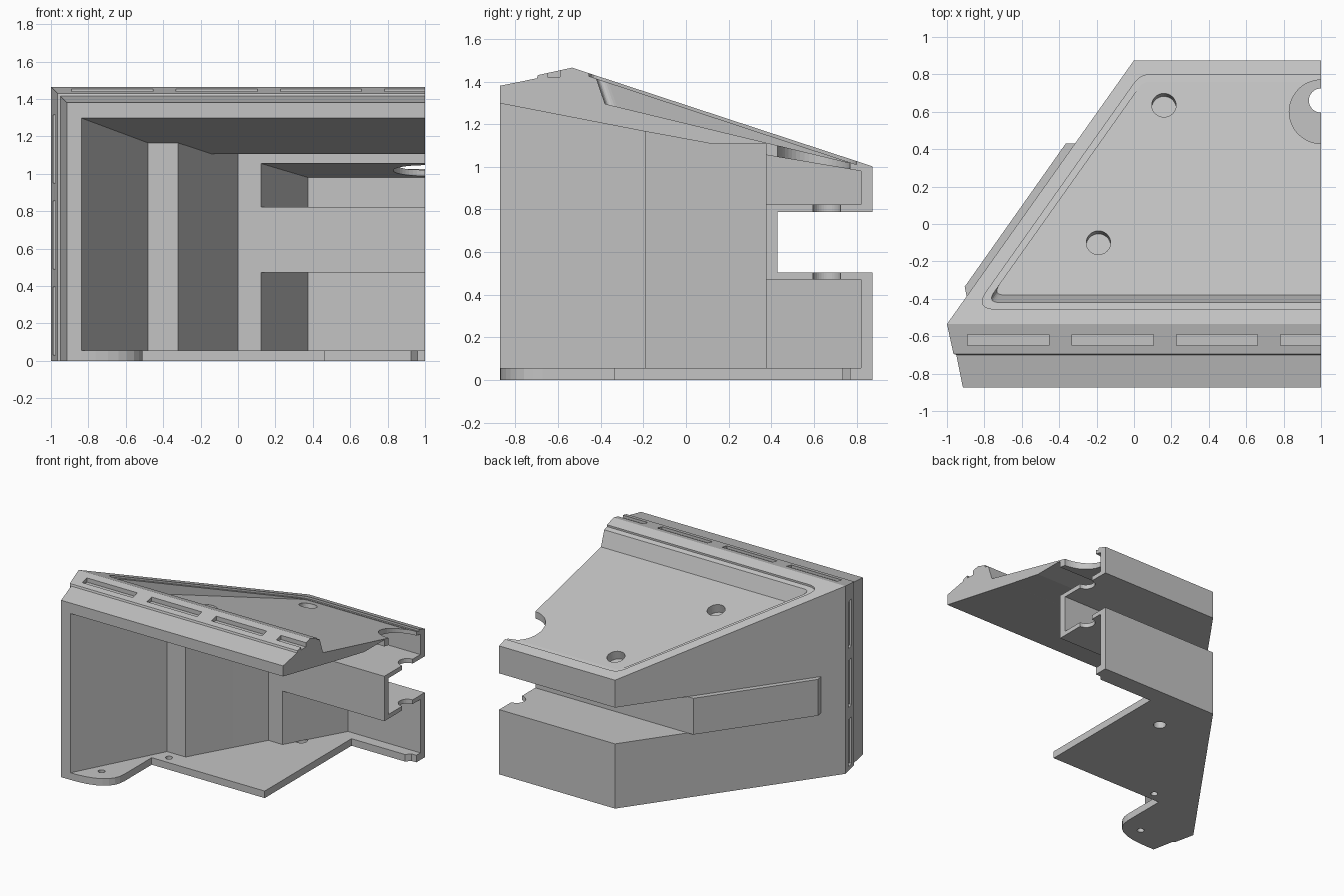
import bpy, bmesh, math
from mathutils import Vector, Matrix

if "Cube" in bpy.data.objects:
    bpy.data.objects.remove(bpy.data.objects["Cube"])

grey = bpy.data.materials.new("plain grey")
grey.use_nodes = True
colour = (0.55, 0.55, 0.55, 1)
grey.diffuse_color = colour
grey.node_tree.nodes["Principled BSDF"].inputs["Base Color"].default_value = colour


def make(name, rings):
    """Close a stack of equal-length rings into a solid."""
    bm = bmesh.new()
    loops = [[bm.verts.new(p) for p in ring] for ring in rings]
    n = len(loops[0])
    for a, b in zip(loops, loops[1:]):
        for i in range(n):
            j = (i + 1) % n
            bm.faces.new((a[i], a[j], b[j], b[i]))
    bm.faces.new(loops[0][::-1])
    bm.faces.new(loops[-1])
    bmesh.ops.recalc_face_normals(bm, faces=bm.faces)
    mesh = bpy.data.meshes.new(name)
    bm.to_mesh(mesh)
    bm.free()
    mesh.materials.append(grey)
    obj = bpy.data.objects.new(name, mesh)
    bpy.context.scene.collection.objects.link(obj)
    return obj


def loft(name, sections, right):
    """Rectangular sections along y: (y, left x, bottom z, top z)."""
    return make(name, [[(x, y, lo), (right, y, lo), (right, y, hi), (x, y, hi)]
                       for y, x, lo, hi in sections])


def prism(name, outline, low, high):
    """Plan outline between two heights."""
    return make(name, [[(x, y, low) for x, y in outline], [(x, y, high) for x, y in outline]])


def box(name, x0, x1, y0, y1, z0, z1):
    return prism(name, [(x0, y0), (x1, y0), (x1, y1), (x0, y1)], z0, z1)


def disc(cx, cy, r, steps=32):
    return [(cx + r * math.cos(math.tau * i / steps), cy + r * math.sin(math.tau * i / steps))
            for i in range(steps)]


def rounded(before, corner, after, r, s, steps=8):
    """Points that round off one corner, r before it and s after it."""
    b, c, a = Vector(before), Vector(corner), Vector(after)
    p, q = c + (b - c).normalized() * r, c + (a - c).normalized() * s
    return [tuple(p * (1 - t) ** 2 + c * 2 * t * (1 - t) + q * t * t)
            for t in (i / steps for i in range(steps + 1))]


def carve(target, cutter):
    cutter.hide_render = True
    mod = target.modifiers.new("cut", "BOOLEAN")
    mod.operation, mod.solver, mod.object = "DIFFERENCE", "EXACT", cutter
    bpy.context.view_layer.objects.active = target
    bpy.ops.object.modifier_apply(modifier=mod.name)
    bpy.data.objects.remove(cutter)


def ledge_z(y):
    return 1.451 - 0.33 * (y + 0.535)


def panel_z(y):
    return 1.295 - 0.241 * (y + 0.38)


# Outer housing with the stepped front bezel
housing = loft("housing", [
    (-0.873, -0.915, 0, 1.38), (-0.70, -0.95, 0, 1.415), (-0.695, -0.965, 0, 1.43),
    (-0.535, -1, 0, 1.465), (0.875, 0, 0, 1.002)], 1)

# Main hollow, open at the front and the cut end
carve(housing, loft("main_hollow", [
    (-0.89, -0.845, 0.055, 1.301), (-0.19, -0.48, 0.055, 1.165), (-0.189, -0.32, 0.055, 1.165),
    (0.13, -0.14, 0.055, 1.106), (0.375, 0, 0.055, 1.106)], 1.1))

# Hollows below and above the rear slot
carve(housing, loft("lower_hollow", [(0.37, 0.12, 0.055, 0.472), (0.82, 0.375, 0.055, 0.472)], 1.1))
carve(housing, loft("upper_hollow", [(0.37, 0.12, 0.822, 1.056), (0.82, 0.375, 0.822, 0.98)], 1.1))

# Rear slot through the full width
carve(housing, box("rear_slot", -1.1, 1.1, 0.43, 1, 0.505, 0.788))

# Floor outline with a rounded front tab
tab = rounded((-0.84, -0.873), (-0.51, -0.873), (-0.51, -0.335), 0.33, 0.2)
carve(housing, prism("floor_opening", [(-0.84, -0.95)] + tab + [
    (-0.51, -0.335), (0.465, -0.335), (0.465, 0.735), (0.925, 0.735), (0.96, 0.77),
    (1.1, 0.77), (1.1, -0.95)], -0.1, 0.08))

# Screw holes in the floor
for x, y, r in ((-0.67, -0.725, 0.025), (-0.41, -0.265, 0.025), (0.19, 0.51, 0.045)):
    carve(housing, prism("floor_hole", disc(x, y, r, 20), -0.1, 0.056))


def panel_outline(inset, front, back, r):
    """Top panel plan: slanted left edge with two rounded corners."""
    a, b = [(0.035 + inset + (y - 0.80) / 1.41, y) for y in (back, front)]
    right_back, right_front = (1.1, back), (1.1, front)
    return (rounded(right_back, a, b, r, r) + rounded(a, b, right_front, 2 * r, 2 * r)
            + [right_front, right_back])


# Shallow ledge around the top panel
rim = panel_outline(0, -0.455, 0.80, 0.06)
carve(housing, make("ledge", [[(x, y, ledge_z(y)) for x, y in rim],
                              [(x, y, 1.7) for x, y in rim]]))

# Deep sunken top panel with a sloped front wall
sunk_floor = panel_outline(0.043, -0.38, 0.76, 0.035)
sunk_top = panel_outline(0.043, -0.42, 0.76, 0.035)
carve(housing, make("sunken_panel", [
    [(x, y, panel_z(y)) for x, y in sunk_floor],
    [(x, y, ledge_z(y)) for x, y in sunk_top],
    [(x, y, 1.7) for x, y in sunk_top]]))

# Tilted blind holes in the top panel
for x, y in ((0.16, 0.635), (-0.19, -0.10)):
    drill = prism("panel_hole", disc(x, 0, 0.065), -0.068, 0.12)
    drill.data.transform(Matrix.Translation((0, y, panel_z(y)))
                         @ Matrix.Rotation(-math.atan(0.241), 4, "X"))
    carve(housing, drill)

# Half-round openings at the cut end
carve(housing, prism("large_opening", disc(1, 0.6, 0.17, 48), 0.9, 1.4))
carve(housing, prism("slot_opening", disc(1, 0.66, 0.065), 0.4, 0.88))

# Long vents on the top and side of the bezel
for i in range(4):
    x = -0.89 + 0.558 * i
    carve(housing, box("top_vent", x, x + 0.435, -0.65, -0.59, 1.42, 1.6))
for i in range(3):
    z = 0.03 + 0.46 * i
    carve(housing, box("side_vent", -1.1, -0.955, -0.65, -0.59, z, z + 0.365))

# Raised pad on the slanted side, level with the slot
prism("side_pad", [(-0.895, -0.387), (-0.905, -0.335), (-0.365, 0.43), (-0.28, 0.43),
                   (-0.80, -0.33)], 0.505, 0.788)
